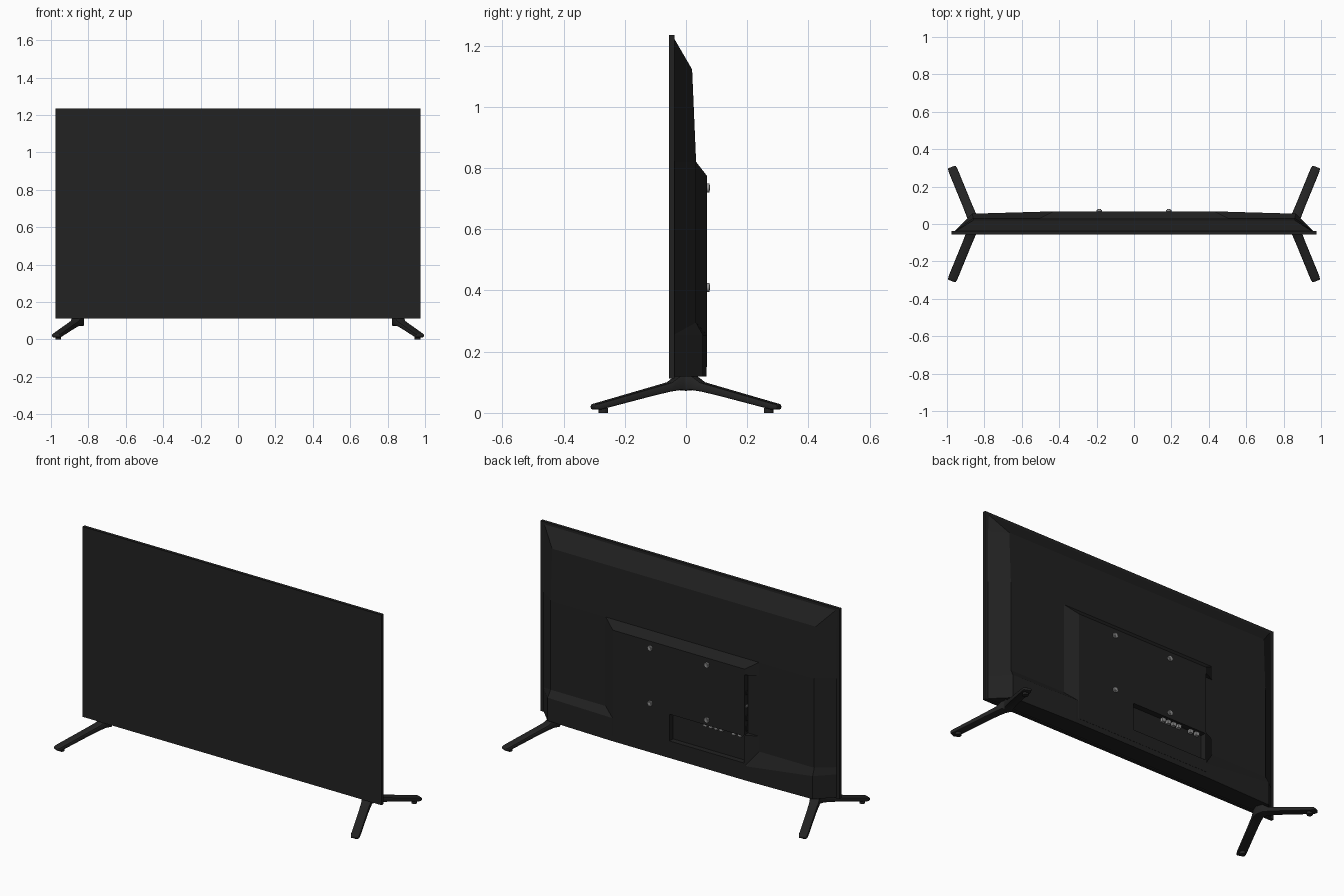
import bpy, bmesh
from mathutils import Matrix, Vector

old = bpy.data.objects.get("Cube")
if old:
    bpy.data.objects.remove(old)


def material(name, rgb, rough=0.6):
    m = bpy.data.materials.new(name)
    m.use_nodes = True
    m.diffuse_color = (*rgb, 1)
    node = m.node_tree.nodes["Principled BSDF"]
    node.inputs["Base Color"].default_value = (*rgb, 1)
    node.inputs["Roughness"].default_value = rough
    return m


BODY = material("black plastic", (0.015, 0.015, 0.015))
SCREEN = material("screen black", (0.016, 0.016, 0.016))
LEG = material("leg black", (0.017, 0.017, 0.017))
METAL = material("grey metal", (0.3, 0.3, 0.3))


def finish(name, bm, *mats):
    bmesh.ops.recalc_face_normals(bm, faces=bm.faces)
    me = bpy.data.meshes.new(name)
    bm.to_mesh(me)
    bm.free()
    for m in mats:
        me.materials.append(m)
    ob = bpy.data.objects.new(name, me)
    bpy.context.collection.objects.link(ob)
    return ob


def box(name, lo, hi, mat):
    bm = bmesh.new()
    lo, hi = Vector(lo), Vector(hi)
    bmesh.ops.create_cube(bm, size=1, matrix=Matrix.Translation((lo + hi) / 2)
                          @ Matrix.Diagonal((*(hi - lo), 1)))
    return finish(name, bm, mat)


def loft(name, rows, mat):
    """Skin a list of equal-length point rings and cap both ends."""
    bm = bmesh.new()
    rings = [[bm.verts.new(p) for p in row] for row in rows]
    n = len(rings[0])
    for a, b in zip(rings, rings[1:]):
        for i in range(n):
            j = (i + 1) % n
            bm.faces.new((a[i], a[j], b[j], b[i]))
    bm.faces.new(rings[0])
    bm.faces.new(rings[-1])
    return finish(name, bm, mat)


def activate(ob):
    bpy.ops.object.select_all(action='DESELECT')
    bpy.context.view_layer.objects.active = ob
    ob.select_set(True)


def cylinder(bm, r, depth, loc, axis_y=False, segs=16):
    turn = Matrix.Rotation(1.5708, 4, 'X') if axis_y else Matrix()
    bmesh.ops.create_cone(bm, cap_ends=True, segments=segs, radius1=r, radius2=r,
                          depth=depth, matrix=Matrix.Translation(loc) @ turn)


# Display panel with a hairline bezel around the screen
panel = box("display_panel", (-0.975, -0.055, 0.113), (0.975, -0.037, 1.235), BODY)
panel.data.materials.append(SCREEN)
bm = bmesh.new()
bm.from_mesh(panel.data)
front = min(bm.faces, key=lambda f: f.calc_center_median().y)
bmesh.ops.inset_region(bm, faces=[front], thickness=0.006)
front.material_index = 1
bmesh.ops.translate(bm, verts=front.verts, vec=(0, 0.001, 0))
bm.to_mesh(panel.data)
bm.free()


# Rear cover: tapered sides and a sloped top
def ring(base_x, inner_x, inner_y, z):
    return [(-base_x, -0.04, z), (base_x, -0.04, z),
            (inner_x, inner_y, z), (-inner_x, inner_y, z)]


loft("rear_cover", [ring(0.96, 0.86, 0.033, 0.121), ring(0.96, 0.86, 0.033, 0.82),
                    ring(0.96, 0.86, 0.02, 1.122), ring(0.96, 0.95, -0.037, 1.22)], BODY)


# Thicker band along the bottom of the cover
def band_ring(edge_x, edge_y, mid_y, z, mid_z=None):
    return [(-0.96, -0.04, z), (0.96, -0.04, z), (edge_x, edge_y, z), (0.45, mid_y, z),
            (-0.45, mid_y, mid_z or z), (-edge_x, edge_y, z)]


band = loft("lower_band", [band_ring(0.865, 0.055, 0.067, 0.119),
                           band_ring(0.865, 0.055, 0.067, 0.255, 0.205),
                           band_ring(0.86, 0.032, 0.032, 0.297)], BODY)


# Central electronics housing
def housing_ring(inner_x, inner_y, z):
    return [(-0.507, 0.03, z), (0.507, 0.03, z), (inner_x, inner_y, z), (-inner_x, inner_y, z)]


housing = loft("electronics_housing", [housing_ring(0.43, 0.068, 0.15),
                                       housing_ring(0.43, 0.068, 0.775),
                                       housing_ring(0.5, 0.033, 0.82)], BODY)

# Connector recesses: one facing down, one facing sideways
recesses = [box("rear_recess_cutter", (-0.425, 0.035, 0.22), (0.06, 0.2, 0.378), BODY),
            box("side_recess_cutter", (-0.6, 0.034, 0.385), (-0.428, 0.2, 0.74), BODY)]
for part in (housing, band):
    activate(part)
    for cutter in recesses:
        mod = part.modifiers.new("recess", 'BOOLEAN')
        mod.operation = 'DIFFERENCE'
        mod.solver = 'EXACT'
        mod.object = cutter
        bpy.ops.object.modifier_apply(modifier=mod.name)
for cutter in recesses:
    bpy.data.objects.remove(cutter)

# Connectors inside the recesses
for i, x in enumerate((-0.16, -0.195, -0.23, -0.265, -0.345, -0.385)):
    box(f"rear_connector_{i + 1}", (x - 0.011, 0.036, 0.358), (x + 0.011, 0.054, 0.379), METAL)
for i, (z, h) in enumerate(((0.63, 0.02), (0.55, 0.012), (0.48, 0.03), (0.42, 0.03))):
    box(f"side_connector_{i + 1}", (-0.434, 0.042, z - h / 2), (-0.426, 0.058, z + h / 2),
        METAL if i == 1 else LEG)

# Wall-mount screws
bm = bmesh.new()
for x in (-0.185, 0.185):
    for z in (0.41, 0.735):
        cylinder(bm, 0.015, 0.012, (x, 0.07, z), True)
        cylinder(bm, 0.009, 0.004, (x, 0.077, z), True)
screws = finish("mount_screws", bm, METAL)

# Legs: a bent bar with two arms splaying outward, and a rubber pad under each end
ARM = [(0.0, 0.125, 0.072, 0.027), (0.025, 0.123, 0.075, 0.027), (0.055, 0.1, 0.07, 0.026),
       (0.11, 0.084, 0.057, 0.025), (0.285, 0.033, 0.011, 0.025), (0.305, 0.028, 0.011, 0.022)]


def leg_ring(side, sign, y, top, bottom, half):
    along = Vector((0.38, 0.925))
    cx = 0.85 + 0.41 * y
    nx, ny = (1, 0) if y == 0 else (along.y * half, -along.x * half)
    if y == 0:
        nx = half
    inner = (side * (cx - nx), sign * (y - ny))
    outer = (side * (cx + nx), sign * (y + ny))
    return [(*inner, bottom), (*outer, bottom), (*outer, top), (*inner, top)]


for side, label in ((1, "left"), (-1, "right")):
    rows = [leg_ring(side, -1, *s) for s in reversed(ARM)]
    rows += [leg_ring(side, 1, *s) for s in ARM[1:]]
    leg = loft(f"{label}_leg", rows, LEG)
    bevel = leg.modifiers.new("rounded_edges", 'BEVEL')
    bevel.width = 0.006
    bevel.segments = 2
    bevel.angle_limit = 0.8
    activate(leg)
    bpy.ops.object.modifier_apply(modifier=bevel.name)
    bpy.ops.object.shade_smooth_by_angle(angle=0.7)
    bm = bmesh.new()
    for sign in (-1, 1):
        cylinder(bm, 0.016, 0.016, (side * 0.961, sign * 0.27, 0.008))
    finish(f"{label}_leg_pads", bm, LEG)

activate(screws)
bpy.ops.object.shade_smooth_by_angle(angle=0.7)
